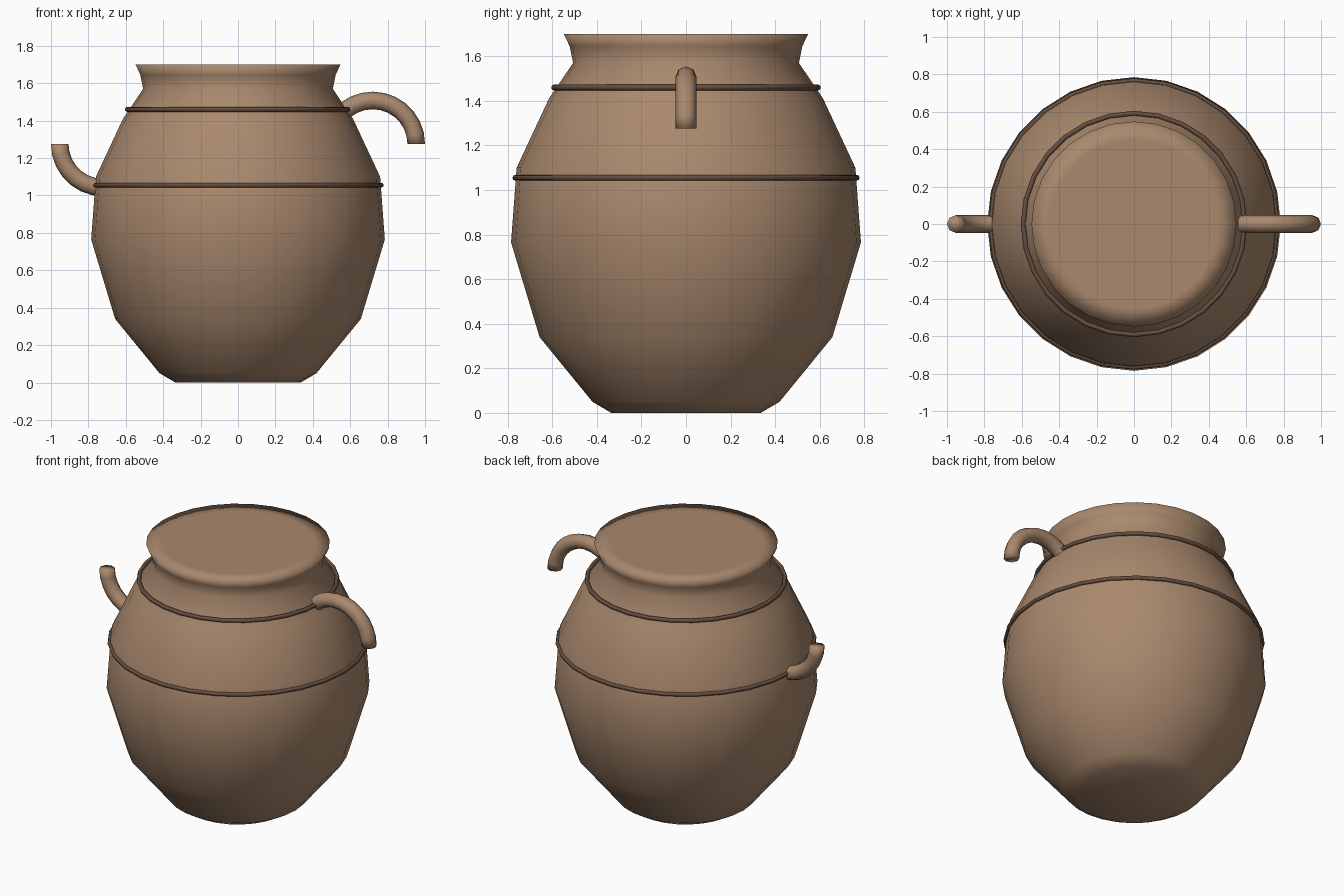
import bpy, bmesh
from math import cos, sin, pi, tau
from mathutils import Vector

cube = bpy.data.objects.get("Cube")
if cube:
    bpy.data.objects.remove(cube, do_unlink=True)

SIDES = 28


def material(name, rgb):
    mat = bpy.data.materials.new(name)
    mat.use_nodes = True
    mat.diffuse_color = (*rgb, 1)
    mat.node_tree.nodes["Principled BSDF"].inputs["Base Color"].default_value = (*rgb, 1)
    return mat


clay = material("tan clay", (0.40, 0.25, 0.155))
band = material("dark brown band", (0.13, 0.075, 0.05))


def finish(name, bm, mat):
    """Turn a bmesh into a smooth shaded object."""
    bmesh.ops.remove_doubles(bm, verts=bm.verts, dist=0.0005)
    bmesh.ops.recalc_face_normals(bm, faces=bm.faces)
    for face in bm.faces:
        face.smooth = True
    mesh = bpy.data.meshes.new(name)
    bm.to_mesh(mesh)
    bm.free()
    mesh.materials.append(mat)
    obj = bpy.data.objects.new(name, mesh)
    bpy.context.collection.objects.link(obj)
    return obj


def spin(bm, points, closed, centre, axis, angle, steps):
    """Sweep a chain of points around an axis."""
    verts = [bm.verts.new(p) for p in points]
    pairs = list(zip(verts, verts[1:]))
    if closed:
        pairs.append((verts[-1], verts[0]))
    edges = [bm.edges.new(pair) for pair in pairs]
    bmesh.ops.spin(bm, geom=verts + edges, cent=centre, axis=axis,
                   angle=angle, steps=steps)


# Jar body with a flared neck and closed, flat mouth
profile = [(0.335, 0), (0.42, 0.05), (0.657, 0.34), (0.785, 0.765), (0.76, 1.1),
           (0.615, 1.41), (0.507, 1.57), (0.522, 1.645), (0.548, 1.70), (0.45, 1.70)]
bm = bmesh.new()
spin(bm, [(r, 0, z) for r, z in profile], False, (0, 0, 0), (0, 0, 1), tau, SIDES)
bmesh.ops.remove_doubles(bm, verts=bm.verts, dist=0.0005)
bmesh.ops.holes_fill(bm, edges=[e for e in bm.edges if e.is_boundary], sides=0)
finish("jar_body", bm, clay)


def circle(x, z, radius, count=8):
    return [Vector((x + radius * cos(tau * i / count), radius * sin(tau * i / count), z))
            for i in range(count)]


# Thin bands around the belly and shoulder
for name, radius, z in (("belly_band", 0.766, 1.055), ("shoulder_band", 0.592, 1.46)):
    section = [(radius + 0.013 * cos(tau * i / 8), 0, z + 0.013 * sin(tau * i / 8))
               for i in range(8)]
    bm = bmesh.new()
    spin(bm, section, True, (0, 0, 0), (0, 0, 1), tau, SIDES)
    finish(name, bm, band)

# Half-ring handles: the left arches up, the right hangs down
for name, side in (("left_handle", 1), ("right_handle", -1)):
    bm = bmesh.new()
    spin(bm, circle(side * 0.953, 1.275, 0.047), True,
         (side * 0.72, 0, 1.275), (0, -1, 0), pi, 14)
    bmesh.ops.holes_fill(bm, edges=[e for e in bm.edges if e.is_boundary], sides=0)
    finish(name, bm, clay)
